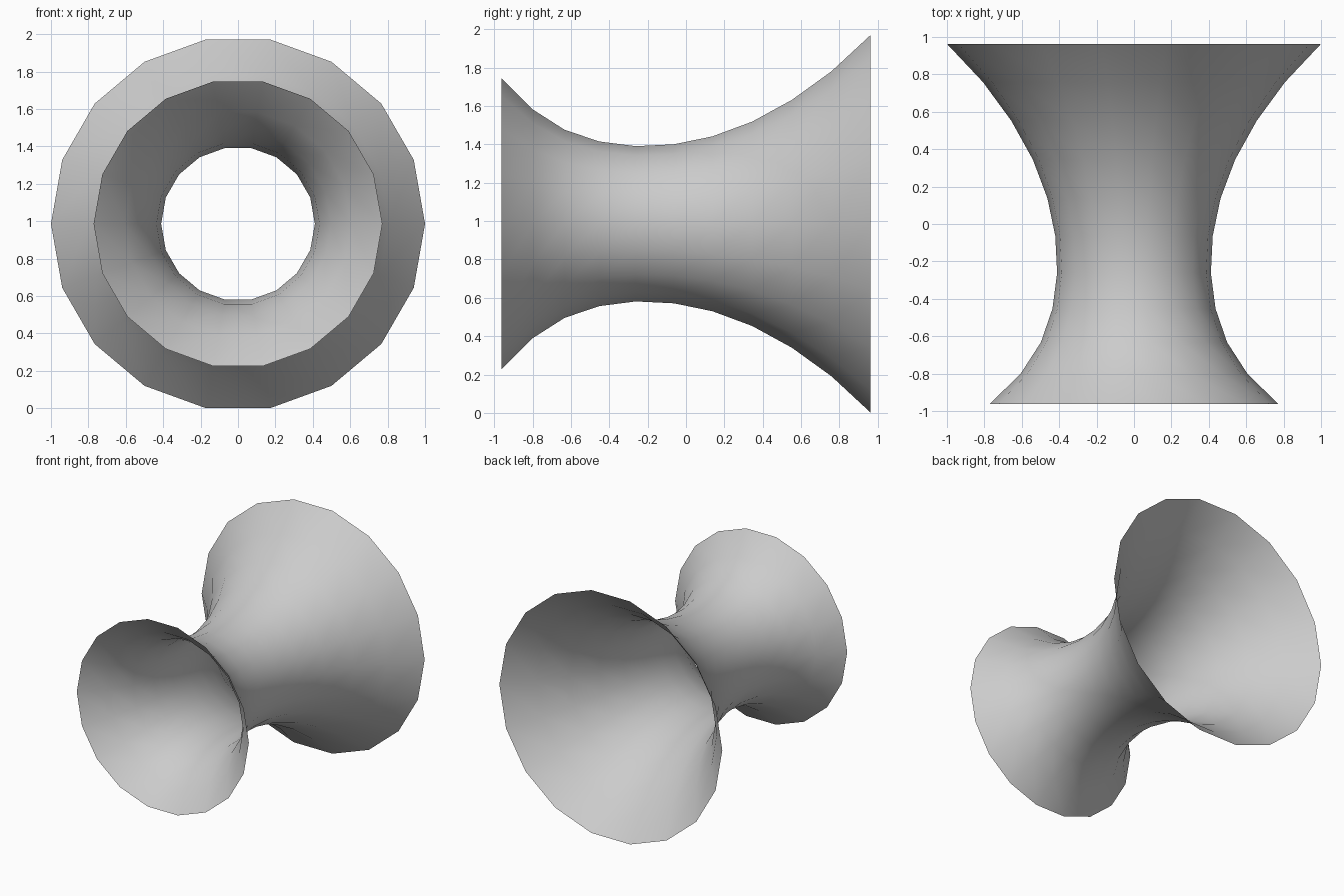
import bpy, bmesh, math

if "Cube" in bpy.data.objects:
    bpy.data.objects.remove(bpy.data.objects["Cube"])

SIDES, CENTRE_Z = 18, 0.986

# profile along the y axis: (y, radius), from front rim to back rim
PROFILE = [(-0.963, 0.772), (-0.80, 0.606), (-0.633, 0.498), (-0.453, 0.436),
           (-0.262, 0.411), (-0.063, 0.421), (0.138, 0.463), (0.345, 0.541),
           (0.552, 0.656), (0.758, 0.807), (0.963, 1.0)]

# open, single-walled flared tube
bm = bmesh.new()
rings = []
for y, r in PROFILE:
    angles = [2 * math.pi * i / SIDES for i in range(SIDES)]
    rings.append([bm.verts.new((r * math.cos(a), y, CENTRE_Z + r * math.sin(a)))
                  for a in angles])
for a, b in zip(rings, rings[1:]):
    for i in range(SIDES):
        j = (i + 1) % SIDES
        face = bm.faces.new((a[i], b[i], b[j], a[j]))
        face.smooth = True

# make the normals point away from the axis
bm.normal_update()
bm.faces.ensure_lookup_table()
f = bm.faces[SIDES * 4]
c = f.calc_center_median()
if f.normal.x * c.x + f.normal.z * (c.z - CENTRE_Z) < 0:
    bmesh.ops.reverse_faces(bm, faces=bm.faces[:])

mesh = bpy.data.meshes.new("flared_tube")
bm.to_mesh(mesh)
bm.free()
bpy.context.collection.objects.link(bpy.data.objects.new("flared_tube", mesh))
